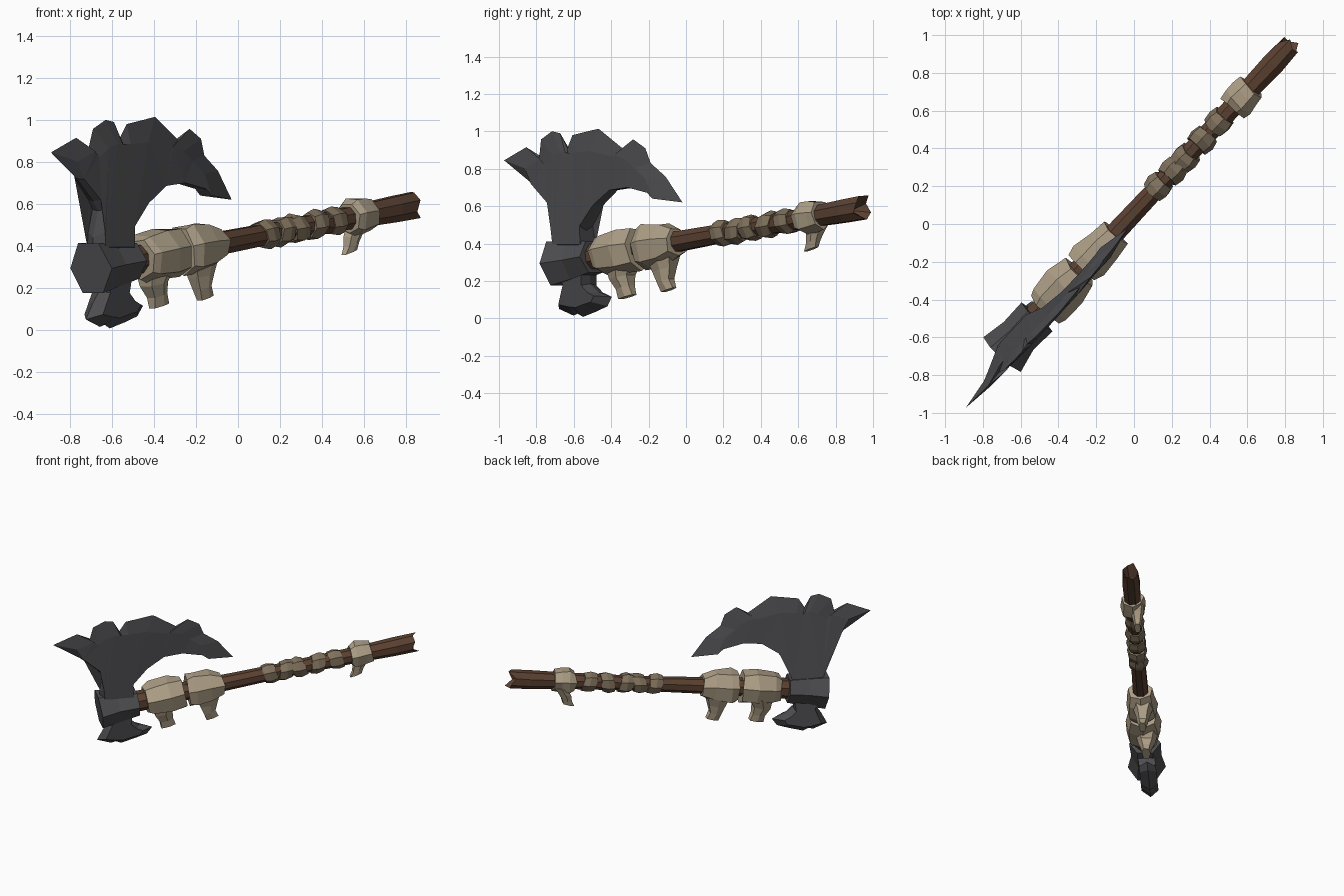
import bpy, bmesh, math, random
from mathutils import Vector

random.seed(4)

# Frame of the weapon: A along the shaft, V sideways, W upward across the shaft
A = Vector((0.683, 0.731, 0.133)).normalized()
V = Vector((-0.731, 0.683, 0)).normalized()
W = A.cross(V)


def material(name, rgb):
    m = bpy.data.materials.new(name)
    m.diffuse_color = (*rgb, 1)
    return m


IRON = material("dark iron", (0.075, 0.075, 0.081))
WOOD = material("brown wood", (0.105, 0.053, 0.031))
HIDE = material("tan hide", (0.42, 0.345, 0.24))
CORD = material("dull cord", (0.215, 0.165, 0.108))


def axis(x):
    """Point on the shaft axis at a given x."""
    return Vector((x, 1.07 * x + 0.06, 0.43 + 0.195 * x))


def plate_point(x, z, t=0):
    """Point in the leaning head plane, pushed sideways by t."""
    v0 = -0.1 * (z - 0.3)
    s = (x + 0.731 * v0) / 0.683
    return Vector((s * 0.683, s * 0.731 + 0.06, z)) + V * (v0 + t) - Vector((0.731 * v0 * 0, 0, 0))


def finish(bm, name, mat):
    bmesh.ops.recalc_face_normals(bm, faces=bm.faces)
    me = bpy.data.meshes.new(name)
    bm.to_mesh(me)
    bm.free()
    me.materials.append(mat)
    ob = bpy.data.objects.new(name, me)
    bpy.context.collection.objects.link(ob)
    return ob


def skin(name, rings, mat):
    """Join equal rings of points into a closed faceted tube."""
    bm = bmesh.new()
    loops = [[bm.verts.new(p) for p in r] for r in rings]
    n = len(loops[0])
    for a, b in zip(loops, loops[1:]):
        for i in range(n):
            j = (i + 1) % n
            bm.faces.new((a[i], a[j], b[j], b[i]))
    for end in (loops[0], loops[-1]):
        bm.faces.new(end)
    return finish(bm, name, mat)


def ring(x, rv, rw, sides, turn=0.0, jitter=0.0, slant=0.0):
    pts = []
    for i in range(sides):
        a = 2 * math.pi * i / sides + turn
        k = 1 + random.uniform(-jitter, jitter)
        shift = slant * math.sin(a) + random.uniform(-jitter, jitter) * 0.1
        pts.append(axis(x) + V * rv * k * math.cos(a) + W * rw * k * math.sin(a) + A * shift)
    return pts


# Shaft, with a split butt: upper and lower splinters around a deep notch
shaft = [ring(x, r, r, 8, math.pi / 8)
         for x, r in [(-0.66, 0.075), (-0.45, 0.072), (-0.1, 0.058), (0.2, 0.052), (0.55, 0.057), (0.74, 0.066)]]
end, notch = [], []
for i in range(8):
    a = 2 * math.pi * i / 8 + math.pi / 8
    c, s = math.cos(a), math.sin(a)
    reach = 0.045 * abs(s) + (0.015 if i % 2 else -0.015)
    end.append(axis(0.81) + V * 0.058 * c + W * 0.068 * s + A * reach)
    notch.append(axis(0.76) + V * 0.03 * c + W * 0.006 * s)
skin("shaft", shaft + [end, notch], WOOD)

# Iron socket: flared hexagonal sleeve with a slight waist
skin("socket", [ring(x, rv, rw, 6, 0, 0.02) for x, rv, rw in
                [(-0.70, 0.135, 0.138), (-0.61, 0.108, 0.118), (-0.515, 0.112, 0.1)]], IRON)


# Flat head parts: sharp outline around a thicker, pulled-in core on both sides
def plate(name, outline, focus, core):
    bm = bmesh.new()
    rim = [bm.verts.new(plate_point(x, z)) for x, z, k in outline]
    fx, fz = focus
    for side in (1, -1):
        inner = [bm.verts.new(plate_point(x + (fx - x) * k, z + (fz - z) * k,
                                          side * core(x + (fx - x) * k, z + (fz - z) * k)))
                 for x, z, k in outline]
        n = len(rim)
        for i in range(n):
            j = (i + 1) % n
            bm.faces.new((rim[i], rim[j], inner[j], inner[i]))
        bmesh.ops.triangulate(bm, faces=[bm.faces.new(inner)])
    return finish(bm, name, IRON)


# Blade outline: x, z and how far the core is pulled in from the edge
blade = [(-0.89, 0.845, 0.3), (-0.77, 0.915, 0.3), (-0.715, 0.85, 0.2), (-0.69, 0.957, 0.35),
         (-0.63, 1.0, 0.38), (-0.59, 0.99, 0.36), (-0.565, 0.91, 0.2), (-0.53, 0.98, 0.34),
         (-0.395, 1.014, 0.38), (-0.286, 0.905, 0.2), (-0.23, 0.957, 0.32), (-0.176, 0.91, 0.28),
         (-0.16, 0.83, 0.2), (-0.095, 0.757, 0.2), (-0.03, 0.62, 0.25), (-0.157, 0.67, 0.06),
         (-0.262, 0.70, 0.05), (-0.357, 0.685, 0.05), (-0.45, 0.60, 0.05), (-0.53, 0.47, 0.1),
         (-0.535, 0.36, 0.1), (-0.69, 0.36, 0.1), (-0.69, 0.44, 0.1), (-0.667, 0.567, 0.05),
         (-0.69, 0.614, 0.05), (-0.767, 0.72, 0.05)]
plate("blade", blade, (-0.52, 0.70), lambda x, z: max(0.022, 0.06 - 0.1 * max(0, z - 0.42)))

# Lower spur under the socket
spur = [(-0.67, 0.26, 0.15), (-0.66, 0.185, 0.15), (-0.69, 0.13, 0.25), (-0.724, 0.05, 0.3), (-0.657, 0.015, 0.4),
        (-0.635, 0.025, 0.35), (-0.61, 0.008, 0.4), (-0.543, 0.035, 0.4), (-0.48, 0.065, 0.35),
        (-0.452, 0.115, 0.35), (-0.515, 0.14, 0.2), (-0.552, 0.185, 0.15), (-0.54, 0.26, 0.15)]
plate("lower_spur", spur, (-0.6, 0.13), lambda x, z: 0.06)

# Hide wraps: lumpy seven-sided sleeves
wraps = [("head_wrap", [(-0.475, 0.105, 0.095), (-0.45, 0.122, 0.115), (-0.36, 0.122, 0.125), (-0.29, 0.10, 0.115)]),
         ("middle_wrap", [(-0.27, 0.10, 0.115), (-0.235, 0.112, 0.128), (-0.16, 0.10, 0.115), (-0.10, 0.09, 0.078)]),
         ("butt_wrap", [(0.52, 0.08, 0.075), (0.55, 0.092, 0.095), (0.59, 0.085, 0.09), (0.62, 0.078, 0.075)])]
for name, prof in wraps:
    skin(name, [ring(x, rv, rw, 7, math.pi / 14, 0.08) for x, rv, rw in prof], HIDE)

# Cord bands around the grip, each slightly slanted
for i, x in enumerate((0.13, 0.205, 0.27, 0.36, 0.45)):
    tilt = 0.014 if i % 2 else -0.012
    skin(f"cord_band_{i + 1}", [ring(x + dx, r, r, 7, 0.2 * i, 0.04, tilt)
                                for dx, r in ((-0.031, 0.064), (0.0, 0.074), (0.031, 0.064))], CORD)


# Torn hide tails hanging below the wraps
def tail(name, levels, side):
    rings = []
    for x, z, along, across in levels:
        c = axis(x) + V * side
        c.z = z
        d = Vector((0.683, 0.731, 0))
        c.x += 0.731 * side
        c.y += 0.78 * side
        rings.append([c + d * along * a + V * across * b + Vector((0, 0, 0.012 * a))
                      for a, b in ((-1, -0.7), (0.1, -1), (1, -0.6), (0.9, 0.7), (-0.1, 1), (-1, 0.6))])
    skin(name, rings, HIDE)


tail("head_wrap_tail", [(-0.39, 0.30, 0.09, 0.085), (-0.40, 0.22, 0.06, 0.06),
                        (-0.385, 0.165, 0.045, 0.04), (-0.375, 0.115, 0.05, 0.03)], 0.02)
tail("middle_wrap_tail", [(-0.18, 0.33, 0.08, 0.075), (-0.175, 0.26, 0.06, 0.05),
                          (-0.17, 0.20, 0.04, 0.038), (-0.155, 0.152, 0.042, 0.025)], 0.01)
tail("butt_wrap_tail", [(0.57, 0.51, 0.05, 0.05), (0.55, 0.455, 0.045, 0.04),
                        (0.54, 0.41, 0.036, 0.03), (0.53, 0.37, 0.04, 0.022)], 0.03)
